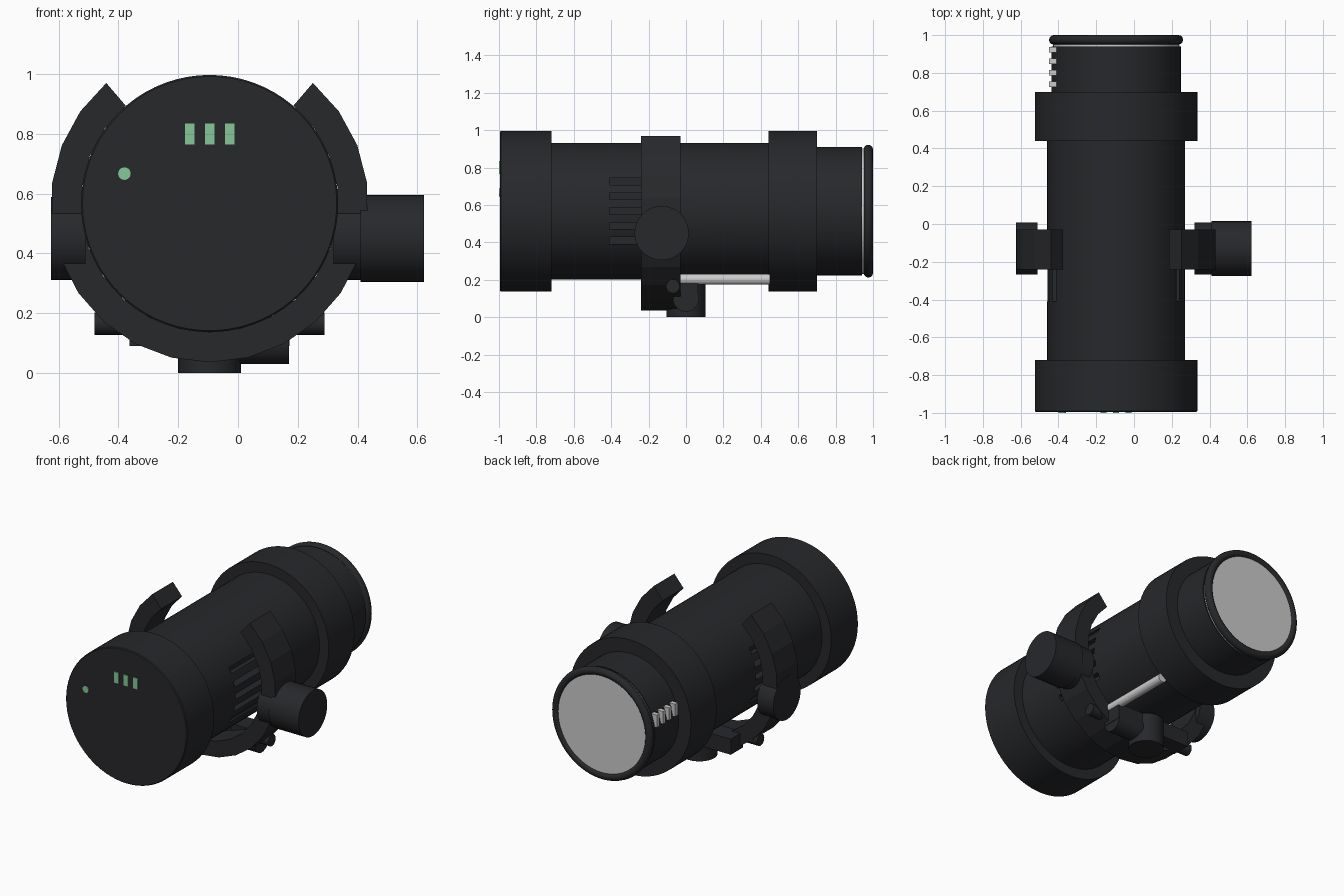
import bpy, bmesh, math
from mathutils import Matrix, Vector

if "Cube" in bpy.data.objects:
    bpy.data.objects.remove(bpy.data.objects["Cube"])

CX, CZ = -0.095, 0.567          # axis of the tube


def material(name, rgb):
    m = bpy.data.materials.new(name)
    m.diffuse_color = (*rgb, 1)
    m.use_nodes = True
    m.node_tree.nodes["Principled BSDF"].inputs["Base Color"].default_value = m.diffuse_color
    return m


BLACK = material("black_housing", (0.02, 0.021, 0.024))
GREEN = material("green_indicator", (0.24, 0.57, 0.32))


def finish(bm, name, mat=None, smooth=True):
    bmesh.ops.recalc_face_normals(bm, faces=bm.faces)
    me = bpy.data.meshes.new(name)
    bm.to_mesh(me)
    bm.free()
    ob = bpy.data.objects.new(name, me)
    bpy.context.collection.objects.link(ob)
    if mat:
        me.materials.append(mat)
    if smooth:
        shade(ob)
    return ob


def shade(ob):
    bpy.ops.object.select_all(action='DESELECT')
    ob.select_set(True)
    bpy.context.view_layer.objects.active = ob
    bpy.ops.object.shade_smooth_by_angle(angle=math.radians(35))


def lathe(name, profile, mat=None, steps=72):
    """Revolve (radius, y) points around the tube axis, capping the ends."""
    bm = bmesh.new()
    rings = []
    for r, y in profile:
        rings.append([bm.verts.new((CX + r * math.cos(2 * math.pi * i / steps), y,
                                    CZ + r * math.sin(2 * math.pi * i / steps)))
                      for i in range(steps)])
    for a, b in zip(rings, rings[1:]):
        for i in range(steps):
            j = (i + 1) % steps
            bm.faces.new((a[i], a[j], b[j], b[i]))
    bm.faces.new(rings[0])
    bm.faces.new(rings[-1])
    return finish(bm, name, mat)


def rod(name, p, q, r, mat=None, steps=40):
    """Cylinder between two points."""
    p, q = Vector(p), Vector(q)
    d = q - p
    bm = bmesh.new()
    bmesh.ops.create_cone(
        bm, cap_ends=True, segments=steps, radius1=r, radius2=r, depth=d.length,
        matrix=Matrix.Translation((p + q) / 2) @ d.to_track_quat('Z', 'Y').to_matrix().to_4x4())
    return finish(bm, name, mat)


def add_box(bm, lo, hi):
    c = [(a + b) / 2 for a, b in zip(lo, hi)]
    s = [b - a for a, b in zip(lo, hi)]
    bmesh.ops.create_cube(bm, size=1, matrix=Matrix.Translation(c) @ Matrix.Diagonal((*s, 1)))


def box(name, lo, hi, mat=None):
    bm = bmesh.new()
    add_box(bm, lo, hi)
    return finish(bm, name, mat, smooth=False)


# Tube sections
lathe("front_cap", [(0.425, -0.995), (0.43, -0.99), (0.43, -0.72)], BLACK)
body = lathe("main_tube", [(0.365, -0.73), (0.365, 0.45)], BLACK)
lathe("rear_collar", [(0.43, 0.44), (0.43, 0.70)], BLACK)
lathe("rear_neck", [(0.343, 0.69), (0.343, 0.94)], BLACK)

# Lens and its rounded rim
lathe("lens", [(0.335, 0.935), (0.335, 0.955), (0.32, 0.96), (0.32, 0.988)])
rim = [(0.33 + 0.025 * math.cos(t), 0.975 + 0.025 * math.sin(t))
       for t in (2 * math.pi * k / 12 for k in range(12))]
bm = bmesh.new()
loop = [bm.verts.new((CX + r, y, CZ)) for r, y in rim]
edges = [bm.edges.new((loop[k], loop[(k + 1) % 12])) for k in range(12)]
bmesh.ops.spin(bm, geom=loop + edges, cent=(CX, 0, CZ), axis=(0, 1, 0),
               angle=2 * math.pi, steps=72, use_merge=True)
bmesh.ops.remove_doubles(bm, verts=bm.verts, dist=1e-4)
finish(bm, "lens_rim", BLACK)

# Vent slots cut into both sides of the tube
bm = bmesh.new()
for side in (-1, 1):
    for k in range(5):
        z = 0.41 + 0.079 * k
        x0, x1 = sorted((CX + side * 0.305, CX + side * 0.40))
        add_box(bm, (x0, -0.41, z - 0.018), (x1, -0.05, z + 0.018))
cutter = finish(bm, "vent_cutter", smooth=False)
cutter.hide_render = True
mod = body.modifiers.new("vents", 'BOOLEAN')
mod.operation, mod.solver, mod.object = 'DIFFERENCE', 'EXACT', cutter
bpy.context.view_layer.objects.active = body
bpy.ops.object.modifier_apply(modifier=mod.name)
bpy.data.objects.remove(cutter)
shade(body)

# Open cradle wrapped under the tube
bm = bmesh.new()
N, A0, A1 = 20, math.radians(49.4), math.radians(-229.4)
sections = []
for i in range(N + 1):
    a = A0 + (A1 - A0) * i / N
    sections.append([bm.verts.new((CX + r * math.cos(a), y, CZ + r * math.sin(a)))
                     for r, y in ((0.431, -0.24), (0.531, -0.24), (0.531, -0.03), (0.431, -0.03))])
for a, b in zip(sections, sections[1:]):
    for k in range(4):
        m = (k + 1) % 4
        bm.faces.new((a[k], a[m], b[m], b[k]))
bm.faces.new(sections[0])
bm.faces.new(sections[-1])
finish(bm, "cradle", BLACK, smooth=False)

# Side pivots, side knob and cradle bolts
rod("left_pivot", (-0.625, -0.13, 0.45), (-0.51, -0.13, 0.45), 0.138, BLACK)
rod("right_pivot", (0.32, -0.13, 0.45), (0.42, -0.13, 0.45), 0.138, BLACK)
rod("side_knob", (0.41, -0.13, 0.45), (0.622, -0.13, 0.45), 0.145, BLACK)
for side, label in ((-1, "left"), (1, "right")):
    rod(label + "_bolt", (CX + side * 0.28, -0.07, 0.165),
        (CX + side * 0.385, -0.07, 0.165), 0.037, BLACK, 24)

# Mount underneath: crossbar, post and locking knob
box("mount_bar", (CX - 0.268, -0.06, 0.09), (CX + 0.268, 0.065, 0.19), BLACK)
rod("mount_post", (CX, 0, 0), (CX, 0, 0.19), 0.105, BLACK)
rod("mount_knob", (CX, 0, 0.10), (0.17, 0, 0.10), 0.07, BLACK)

# Steel guide rod between cradle and collar
rod("guide_rod", (0.155, -0.06, 0.203), (0.155, 0.45, 0.203), 0.029, None, 24)

# Indicators on the front face
for k in range(3):
    x = -0.162 + 0.067 * k
    box(f"indicator_bar_{k + 1}", (x - 0.016, -1.0, 0.765), (x + 0.016, -0.98, 0.835), GREEN)
rod("indicator_dot", (-0.38, -1.0, 0.667), (-0.38, -0.98, 0.667), 0.021, GREEN, 24)

# Contact strips on the left of the neck
for k in range(4):
    y = 0.74 + 0.061 * k
    box(f"contact_{k + 1}", (-0.45, y - 0.014, 0.62), (-0.40, y + 0.014, 0.70))
